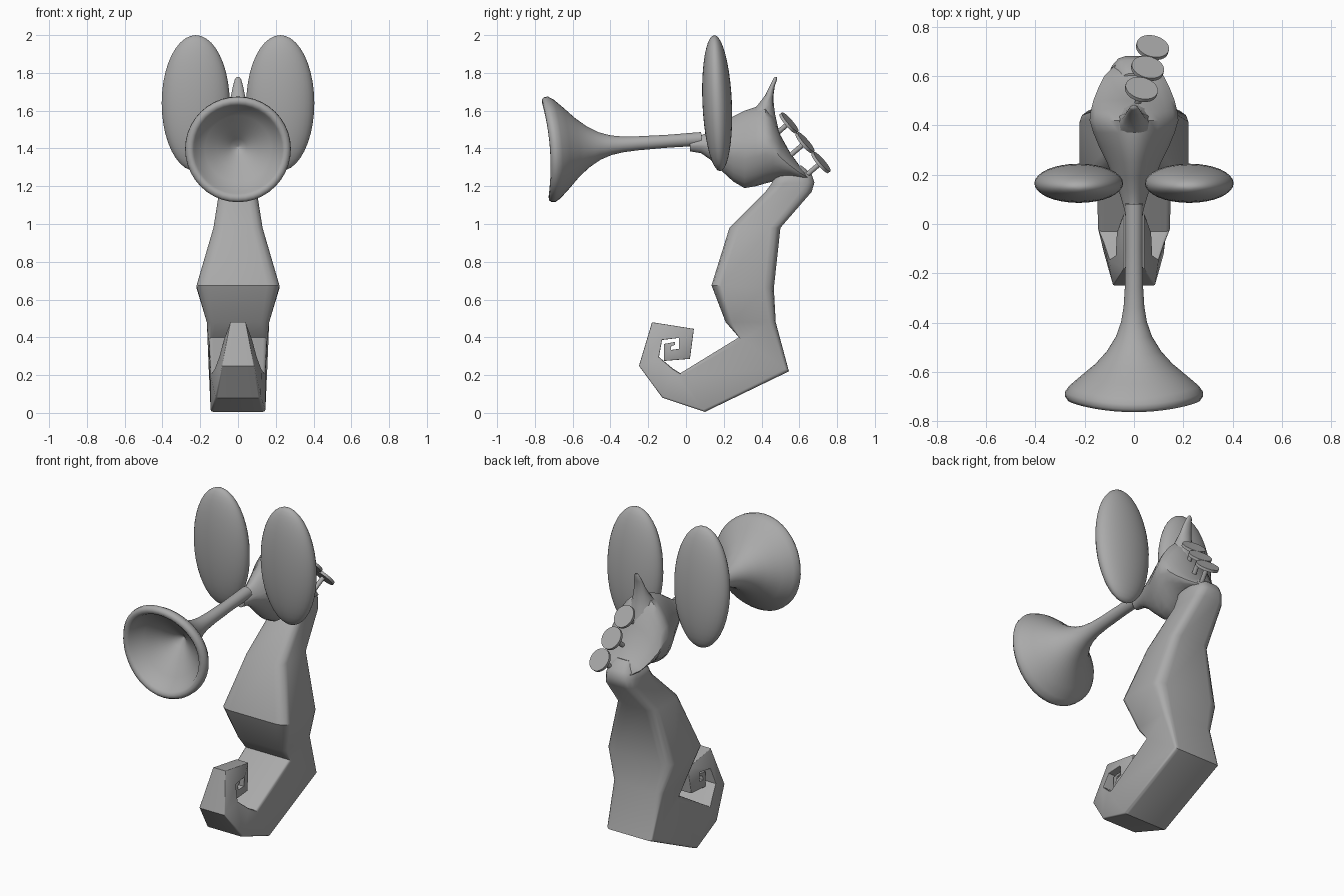
import bpy, bmesh, math
from mathutils import Vector, Matrix

if "Cube" in bpy.data.objects:
    bpy.data.objects.remove(bpy.data.objects["Cube"])

grey = bpy.data.materials.new("plain_grey")
grey.diffuse_color = (0.4, 0.4, 0.4, 1)
grey.use_nodes = True
grey.node_tree.nodes["Principled BSDF"].inputs["Base Color"].default_value = grey.diffuse_color


def finish(bm, name, angle=40):
    bmesh.ops.recalc_face_normals(bm, faces=bm.faces)
    me = bpy.data.meshes.new(name)
    bm.to_mesh(me)
    bm.free()
    ob = bpy.data.objects.new(name, me)
    bpy.context.collection.objects.link(ob)
    me.materials.append(grey)
    bpy.ops.object.select_all(action='DESELECT')
    ob.select_set(True)
    bpy.context.view_layer.objects.active = ob
    bpy.ops.object.shade_smooth_by_angle(angle=math.radians(angle))
    return ob


def loft(name, rings, angle=40):
    """Skin a list of equal-length point rings and cap both ends."""
    bm = bmesh.new()
    rows = [[bm.verts.new(p) for p in r] for r in rings]
    n = len(rows[0])
    for a, b in zip(rows, rows[1:]):
        for i in range(n):
            j = (i + 1) % n
            bm.faces.new((a[i], a[j], b[j], b[i]))
    bm.faces.new(rows[0])
    bm.faces.new(rows[-1])
    return finish(bm, name, angle)


def rounded_ring(inner, outer, w_in, w_out, r):
    """Rounded rectangle spanning two (y, z) points, with a width at each."""
    pts = []
    for sa, sb, start in ((1, 1, 0), (-1, 1, 90), (-1, -1, 180), (1, -1, 270)):
        for k in range(4):
            t = math.radians(start + 30 * k)
            a = sa * (1 - r) + r * math.cos(t)
            b = sb * (1 - r) + r * math.sin(t)
            f = (a + 1) / 2
            pts.append((b * (w_in + (w_out - w_in) * f),
                        inner[0] + (outer[0] - inner[0]) * f,
                        inner[1] + (outer[1] - inner[1]) * f))
    return pts


# Body from neck to tail: inner point, outer point, widths, corner rounding
body = [
    ((.50, 1.28), (.61, 1.31), .06, .05, .6),
    ((.46, 1.23), (.665, 1.265), .11, .08, .6),
    ((.45, 1.21), (.68, 1.22), .11, .09, .6),
    ((.42, 1.17), (.665, 1.17), .10, .10, .5),
    ((.23, .98), (.50, .98), .13, .13, .4),
    ((.135, .675), (.465, .66), .22, .22, .3),
    ((.21, .48), (.475, .48), .165, .165, .25),
    ((.28, .40), (.545, .22), .155, .155, .15),
    ((-.03, .21), (.10, .005), .145, .145, .12),
    ((-.07, .235), (-.125, .08), .125, .12, .1),
    ((-.143, .296), (-.249, .249), .10, .085, .08),
    ((-.127, .386), (-.18, .48), .075, .04, .06),
    ((-.037, .397), (.042, .445), .07, .04, .06),
    ((-.037, .339), (.021, .286), .065, .05, .06),
    ((-.08, .333), (-.116, .275), .06, .05, .06),
    ((-.08, .352), (-.116, .365), .055, .05, .06),
    ((-.058, .36), (-.058, .376), .05, .05, .06),
]
loft("body_and_tail", [rounded_ring(*s) for s in body], 35)


# Head: y, bottom, top, half width; narrows toward the top
def head_ring(y, lo, hi, w):
    pts = []
    for i in range(24):
        t = 2 * math.pi * i / 24
        h = math.sin(t)
        taper = 1 - .3 * max(0, h) - .1 * max(0, -h)
        pts.append((w * math.cos(t) * taper, y, (lo + hi) / 2 + (hi - lo) / 2 * h))
    return pts


head = [(.02, 1.385, 1.455, .03), (.08, 1.375, 1.47, .045), (.13, 1.34, 1.49, .06),
        (.19, 1.28, 1.53, .085), (.25, 1.225, 1.57, .11), (.31, 1.19, 1.60, .14),
        (.37, 1.20, 1.62, .165), (.42, 1.215, 1.63, .18), (.46, 1.225, 1.58, .175),
        (.50, 1.235, 1.47, .165), (.55, 1.24, 1.38, .145), (.60, 1.235, 1.31, .12),
        (.65, 1.22, 1.265, .07)]
loft("head", [head_ring(*h) for h in head], 50)

# Horn: height, front y, back y, half width
horn = [(1.50, .30, .49, .10), (1.58, .33, .472, .07), (1.63, .38, .465, .05),
        (1.68, .418, .463, .037), (1.73, .443, .47, .027), (1.765, .46, .482, .017),
        (1.778, .468, .482, .008)]
loft("horn", [[(w * math.cos(i * math.pi / 6),
                (f + b) / 2 + (b - f) / 2 * math.sin(i * math.pi / 6), z)
               for i in range(12)] for z, f, b, w in horn], 60)

# Trumpet snout: lathe profile (distance behind mouth, radius), bowl to tube
profile = [(.20, .002), (.16, .045), (.11, .11), (.06, .175), (.025, .225), (.005, .235),
           (-.005, .25), (0, .268), (.015, .279), (.035, .28), (.06, .262), (.10, .215),
           (.15, .155), (.20, .11), (.26, .073), (.32, .052), (.38, .042), (.46, .037),
           (.62, .034), (.80, .036)]
tilt = Matrix.Translation((0, -.715, 1.395)) @ Matrix.Rotation(math.radians(4), 4, 'X')
rings = []
for s, r in profile:
    ring = []
    for i in range(40):
        t = 2 * math.pi * i / 40
        x, z = r * math.cos(t), r * math.sin(t)
        ring.append(tilt @ Vector((x, s - .4 * z * z, z)))
    rings.append(ring)
loft("trumpet_snout", rings, 60)

# Ears
for side, label in ((-1, "left"), (1, "right")):
    bm = bmesh.new()
    bmesh.ops.create_uvsphere(bm, u_segments=32, v_segments=20, radius=1)
    bm.transform(Matrix.Translation((side * .224, .165, 1.64))
                 @ Matrix.Rotation(math.radians(2.5), 4, 'X')
                 @ Matrix.Diagonal((.18, .078, .36, 1)))
    finish(bm, label + "_ear", 60)

# Valve buttons on stems along the back of the head
normal = Vector((.2, .74, .64)).normalized()
turn = normal.to_track_quat('Z', 'Y').to_matrix().to_4x4()
for n, centre in enumerate(((.03, .545, 1.535), (.055, .63, 1.43), (.075, .715, 1.325))):
    for part, radius, depth, back in (("button", .067, .016, 0), ("stem", .013, .16, .08)):
        bm = bmesh.new()
        bmesh.ops.create_cone(bm, cap_ends=True, segments=24, radius1=radius,
                              radius2=radius, depth=depth)
        bm.transform(Matrix.Translation(Vector(centre) - normal * back) @ turn)
        finish(bm, "valve_%s_%d" % (part, n + 1), 40)
